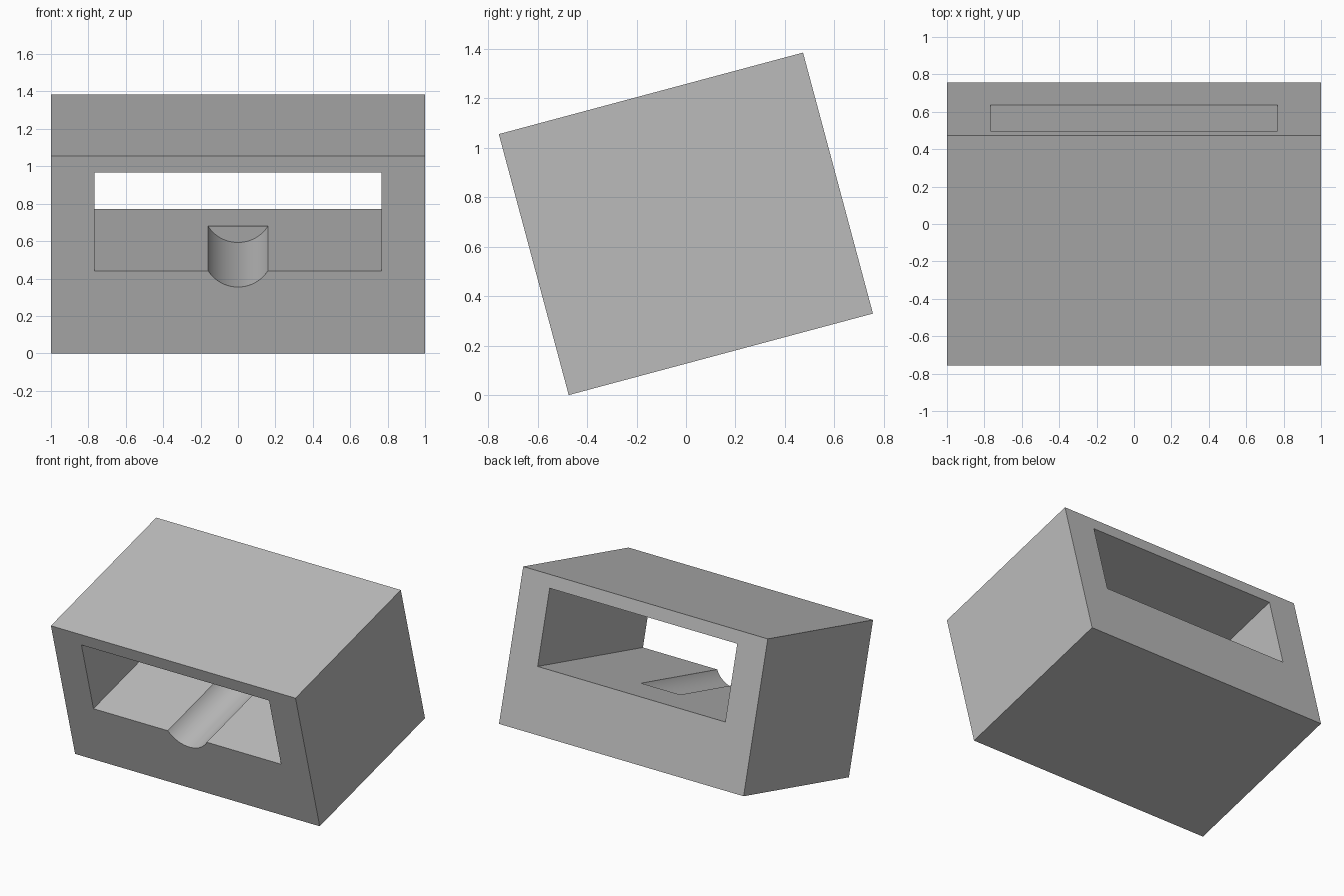
import bpy
from math import radians
from mathutils import Matrix

cube = bpy.data.objects.get("Cube")
if cube:
    bpy.data.objects.remove(cube, do_unlink=True)

TILT = radians(15)
DEPTH, HEIGHT = 1.273, 1.092        # block size before tilting
FLOOR, CEILING = 0.457, 1.0         # through slot
GROOVE_R, GROOVE_AXIS, GROOVE_END = 0.186, 0.553, 0.92

grey = bpy.data.materials.new("plain grey")
grey.use_nodes = True
colour = (0.5, 0.5, 0.5, 1)
grey.diffuse_color = colour
grey.node_tree.nodes["Principled BSDF"].inputs["Base Color"].default_value = colour


def box(name, x, y0, y1, z0, z1):
    """Box of half width x between the given depths and heights."""
    bpy.ops.mesh.primitive_cube_add(size=1, location=(0, (y0 + y1) / 2, (z0 + z1) / 2))
    ob = bpy.context.object
    ob.name = name
    ob.scale = (2 * x, y1 - y0, z1 - z0)
    bpy.ops.object.transform_apply(location=True, rotation=True, scale=True)
    ob.data.materials.append(grey)
    return ob


# Solid block and the slot running through it
block = box("slotted_block", 1.0, 0, DEPTH, 0, HEIGHT)
slot = box("slot_cutter", 0.767, -0.3, DEPTH + 0.3, FLOOR, CEILING)

# Round groove in the slot floor, open at the front and stopped near the back
start = -0.3
bpy.ops.mesh.primitive_cylinder_add(
    vertices=96, radius=GROOVE_R, depth=GROOVE_END - start,
    location=(0, (start + GROOVE_END) / 2, GROOVE_AXIS), rotation=(radians(90), 0, 0))
groove = bpy.context.object
groove.name = "groove_cutter"
bpy.ops.object.transform_apply(location=True, rotation=True, scale=True)
groove.data.materials.append(grey)

# Cut both shapes out of the block
bpy.context.view_layer.objects.active = block
for cutter in (slot, groove):
    cutter.hide_render = True
    mod = block.modifiers.new(cutter.name, "BOOLEAN")
    mod.operation = "DIFFERENCE"
    mod.solver = "EXACT"
    mod.object = cutter
    bpy.ops.object.modifier_apply(modifier=mod.name)
    bpy.data.objects.remove(cutter, do_unlink=True)

# Tilt the block back onto its lower front edge
block.data.transform(Matrix.Translation((0, -0.474, 0)) @ Matrix.Rotation(TILT, 4, "X"))
bpy.ops.object.select_all(action="DESELECT")
block.select_set(True)
bpy.ops.object.shade_smooth_by_angle(angle=radians(30))
